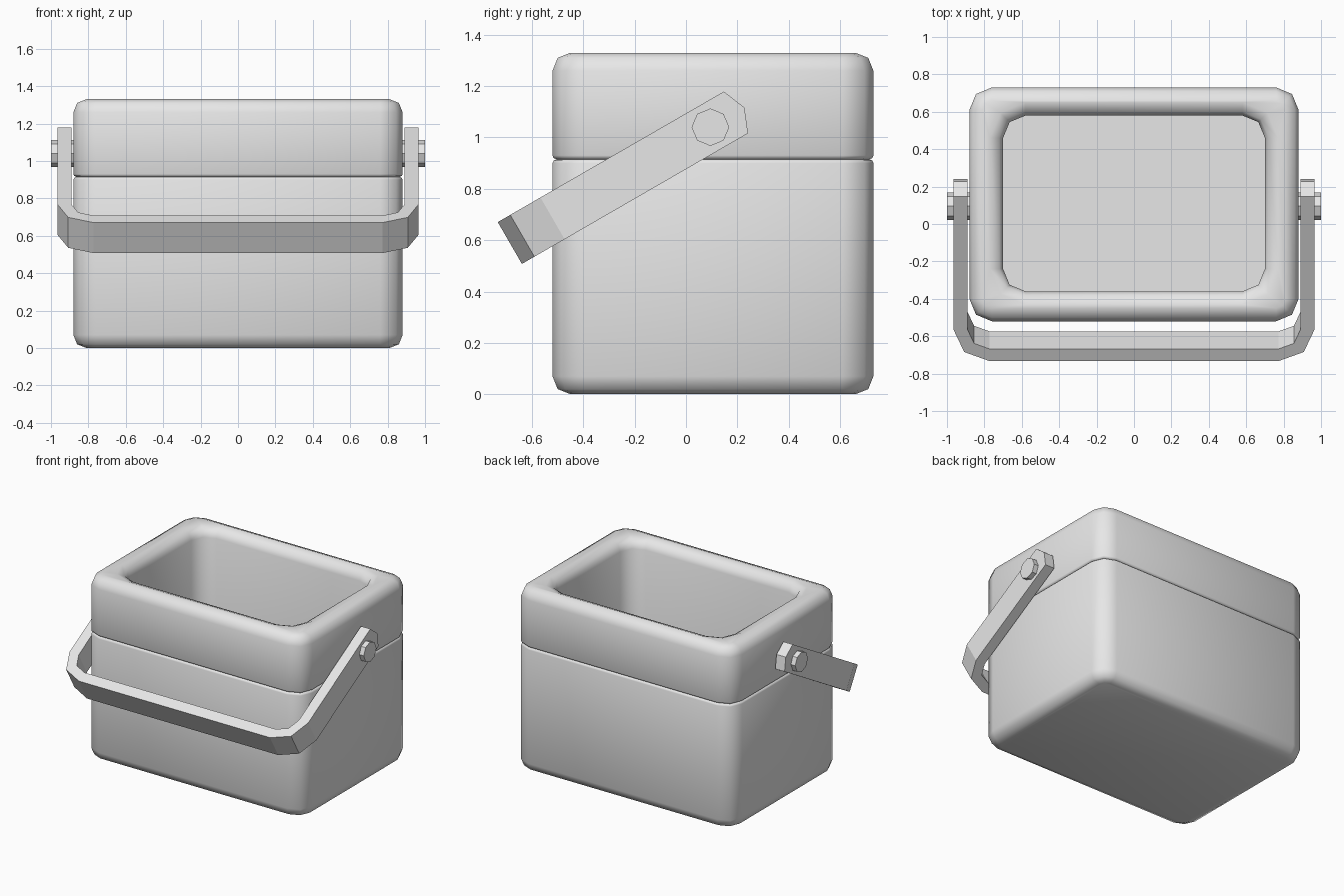
import bpy, bmesh, math
from mathutils import Vector

if "Cube" in bpy.data.objects:
    bpy.data.objects.remove(bpy.data.objects["Cube"])

grey = bpy.data.materials.new("light_grey")
grey.diffuse_color = (0.8, 0.8, 0.8, 1)
grey.use_nodes = True
grey.node_tree.nodes["Principled BSDF"].inputs["Base Color"].default_value = grey.diffuse_color


def finish(name, bm, angle):
    """Turn a bmesh into a named object with angle based smooth shading."""
    bmesh.ops.remove_doubles(bm, verts=bm.verts, dist=0.0005)
    bmesh.ops.recalc_face_normals(bm, faces=bm.faces)
    mesh = bpy.data.meshes.new(name)
    bm.to_mesh(mesh)
    bm.free()
    mesh.materials.append(grey)
    ob = bpy.data.objects.new(name, mesh)
    bpy.context.collection.objects.link(ob)
    bpy.ops.object.select_all(action='DESELECT')
    bpy.context.view_layer.objects.active = ob
    ob.select_set(True)
    bpy.ops.object.shade_smooth_by_angle(angle=math.radians(angle))
    return ob


def loft(bm, rings):
    """Bridge equal length vertex loops and cap both ends."""
    loops = [[bm.verts.new(p) for p in ring] for ring in rings]
    for a, b in zip(loops, loops[1:]):
        for i in range(len(a)):
            j = (i + 1) % len(a)
            bm.faces.new((a[i], a[j], b[j], b[i]))
    bm.faces.new(loops[0])
    bm.faces.new(loops[-1])


def rounded_ring(hx, hy, r, z, cy=0.105):
    """Rounded rectangle with two segments per corner."""
    pts = []
    for k, (sx, sy) in enumerate([(1, 1), (-1, 1), (-1, -1), (1, -1)]):
        for s in range(3):
            a = math.radians(90 * k + 45 * s)
            pts.append((sx * (hx - r) + r * math.cos(a),
                        cy + sy * (hy - r) + r * math.sin(a), z))
    return pts


# Open box: outer wall with a seam groove, rounded rim, inner wall and floor
outer = [(0.07, 0), (0.02, 0.02), (0, 0.07), (0, 0.90), (0.004, 0.91),
         (0.016, 0.915), (0.004, 0.92), (0, 0.93),
         (0, 1.26), (0.02, 1.31), (0.07, 1.33)]
inner = [(0.07, 1.33), (0.02, 1.31), (0, 1.26), (0, 0.17)]
rings = [rounded_ring(0.88 - d, 0.625 - d, 0.12 - d, z) for d, z in outer]
rings += [rounded_ring(0.70 + d, 0.47 + d, 0.12 + d, z, 0.11) for d, z in inner]
bm = bmesh.new()
loft(bm, rings)
finish("box_body", bm, 55)

# Carrying handle: a flat strap swept round a U, swung down to the front
pivot = Vector((0, 0.095, 1.04))
along = Vector((0, -math.cos(math.radians(30)), -0.5))
across = Vector((0, -0.5, math.cos(math.radians(30))))
half_width, reach, corner_x, corner_u = 0.094, 0.90, 0.772, 0.71

# Each station: outer (x, u), inner (x, u), half width
side = [((0.965, -0.153), (0.89, -0.153), 0.0),
        ((0.965, -0.115), (0.89, -0.115), half_width)]
for s in range(3):
    a = math.radians(45 * s)
    o, i = [(corner_x + r * math.cos(a), corner_u + r * math.sin(a))
            for r in (0.192, 0.117)]
    side.append((o, i, half_width))
path = side + [((-o[0], o[1]), (-i[0], i[1]), h) for o, i, h in reversed(side)]


def place(x, u, v):
    return pivot + Vector((x, 0, 0)) + along * u + across * v


bm = bmesh.new()
loft(bm, [[place(*o, h), place(*o, -h), place(*i, -h), place(*i, h)]
          for o, i, h in path])
finish("handle", bm, 20)

# Octagonal pivot pins joining the handle to the box
for label, s in (("right", 1), ("left", -1)):
    bm = bmesh.new()
    loft(bm, [[(s * x, pivot.y + r * math.cos(k * math.pi / 4),
                pivot.z + r * math.sin(k * math.pi / 4)) for k in range(8)]
              for x, r in ((0.86, 0.073), (1.0, 0.073))])
    finish(label + "_pivot_pin", bm, 30)
